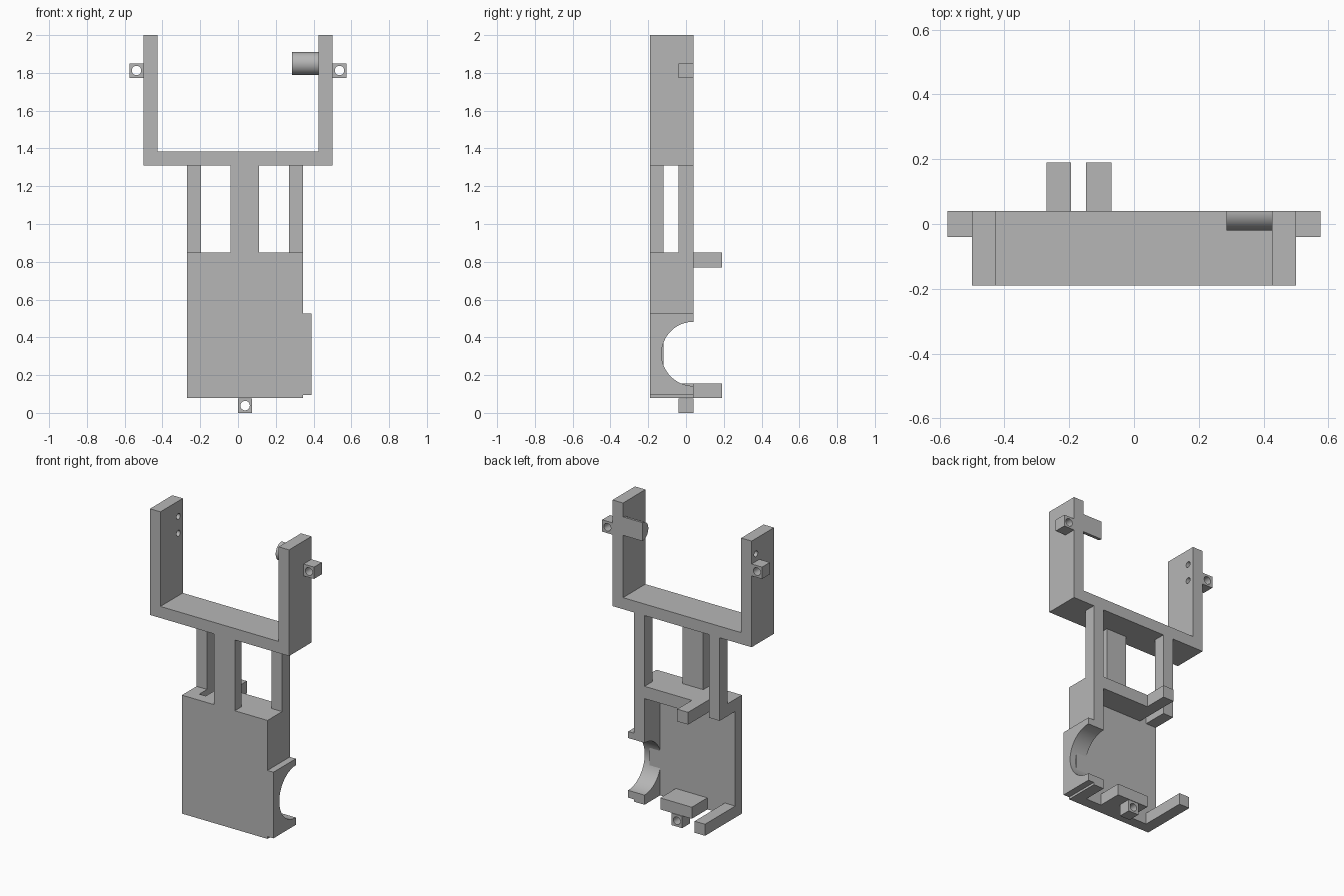
import bpy
import math

cube = bpy.data.objects.get("Cube")
if cube:
    bpy.data.objects.remove(cube, do_unlink=True)

grey = bpy.data.materials.new("plain_grey")
grey.use_nodes = True
GREY = (0.47, 0.47, 0.47, 1)
grey.diffuse_color = GREY
grey.node_tree.nodes["Principled BSDF"].inputs["Base Color"].default_value = GREY

BACK, PLATE, FRONT = 0.04, -0.12, -0.19   # main depth levels
FULL = (FRONT, BACK)


def box(name, x, y, z):
    """Box given by its (min, max) range on each axis."""
    spans = (x, y, z)
    bpy.ops.mesh.primitive_cube_add(size=1, location=[sum(s) / 2 for s in spans])
    ob = bpy.context.object
    ob.name = name
    ob.scale = [s[1] - s[0] for s in spans]
    bpy.ops.object.transform_apply(location=False, rotation=False, scale=True)
    ob.data.materials.append(grey)
    return ob


def cylinder(name, axis, centre, radius, length, sides=32):
    rot = (0, math.pi / 2, 0) if axis == "x" else (math.pi / 2, 0, 0)
    bpy.ops.mesh.primitive_cylinder_add(vertices=sides, radius=radius, depth=length,
                                        location=centre, rotation=rot)
    ob = bpy.context.object
    ob.name = name
    ob.data.materials.append(grey)
    return ob


def cut(ob, cutter):
    """Subtract the cutter, then discard it."""
    cutter.hide_render = True
    mod = ob.modifiers.new("cut", "BOOLEAN")
    mod.operation = "DIFFERENCE"
    mod.solver = "EXACT"
    mod.object = cutter
    bpy.context.view_layer.objects.active = ob
    bpy.ops.object.modifier_apply(modifier=mod.name)
    bpy.data.objects.remove(cutter, do_unlink=True)


def smooth(ob):
    bpy.ops.object.select_all(action="DESELECT")
    ob.select_set(True)
    bpy.context.view_layer.objects.active = ob
    bpy.ops.object.shade_smooth_by_angle(angle=math.radians(30))


def lug(name, x, z):
    """Small cube with a hole running front to back."""
    ob = box(name, (x, x + 0.075), (-0.04, BACK), (z, z + 0.077))
    cut(ob, cylinder("hole", "y", (x + 0.0375, 0, z + 0.0385), 0.025, 0.3))
    smooth(ob)


# Upper fork
box("fork_crossbar", (-0.5, 0.5), FULL, (1.31, 1.385))
box("left_fork_arm", (0.425, 0.5), FULL, (1.385, 2))
right_arm = box("right_fork_arm", (-0.5, -0.425), FULL, (1.385, 2))
for z in (1.9, 1.79):
    cut(right_arm, cylinder("hole", "x", (-0.46, -0.005, z), 0.019, 0.2, 24))
smooth(right_arm)

# Half-round peg on the inside of one arm
peg = cylinder("half_round_peg", "x", (0.355, BACK, 1.85), 0.06, 0.14, 48)
cut(peg, box("trim", (0.2, 0.5), (BACK, 0.2), (1.7, 2)))
smooth(peg)

# Lugs
lug("left_lug", 0.5, 1.774)
lug("right_lug", -0.575, 1.774)
lug("bottom_lug", 0, 0)

# Struts between fork and body
box("centre_strut", (-0.04, 0.11), (FRONT, PLATE), (0.85, 1.31))
box("left_post", (0.27, 0.345), (-0.04, BACK), (0.85, 1.31))
box("right_post", (-0.27, -0.195), (-0.04, BACK), (0.77, 1.31))
box("right_post_bridge", (-0.27, -0.195), (PLATE, -0.04), (0.77, 0.85))

# Body plate, ledges and prongs
box("front_plate", (-0.27, 0.345), (FRONT, PLATE), (0.08, 0.85))
box("top_ledge", (-0.148, 0.27), (PLATE, BACK), (0.77, 0.85))
box("top_prong", (-0.148, -0.07), (BACK, 0.19), (0.77, 0.85))
box("bottom_ledge", (-0.07, 0.157), (PLATE, BACK), (0.08, 0.155))
box("bottom_prong", (-0.27, -0.195), (PLATE, 0.19), (0.08, 0.155))

# Side wall and its thicker pad, with a round cradle cut from the back
wall = box("side_wall", (0.27, 0.345), (PLATE, BACK), (0.08, 0.85))
pad = box("cradle_pad", (0.345, 0.388), FULL, (0.095, 0.525))
for part in (wall, pad):
    cut(part, cylinder("cradle", "x", (0.33, BACK, 0.3125), 0.17, 0.4, 64))
    smooth(part)
